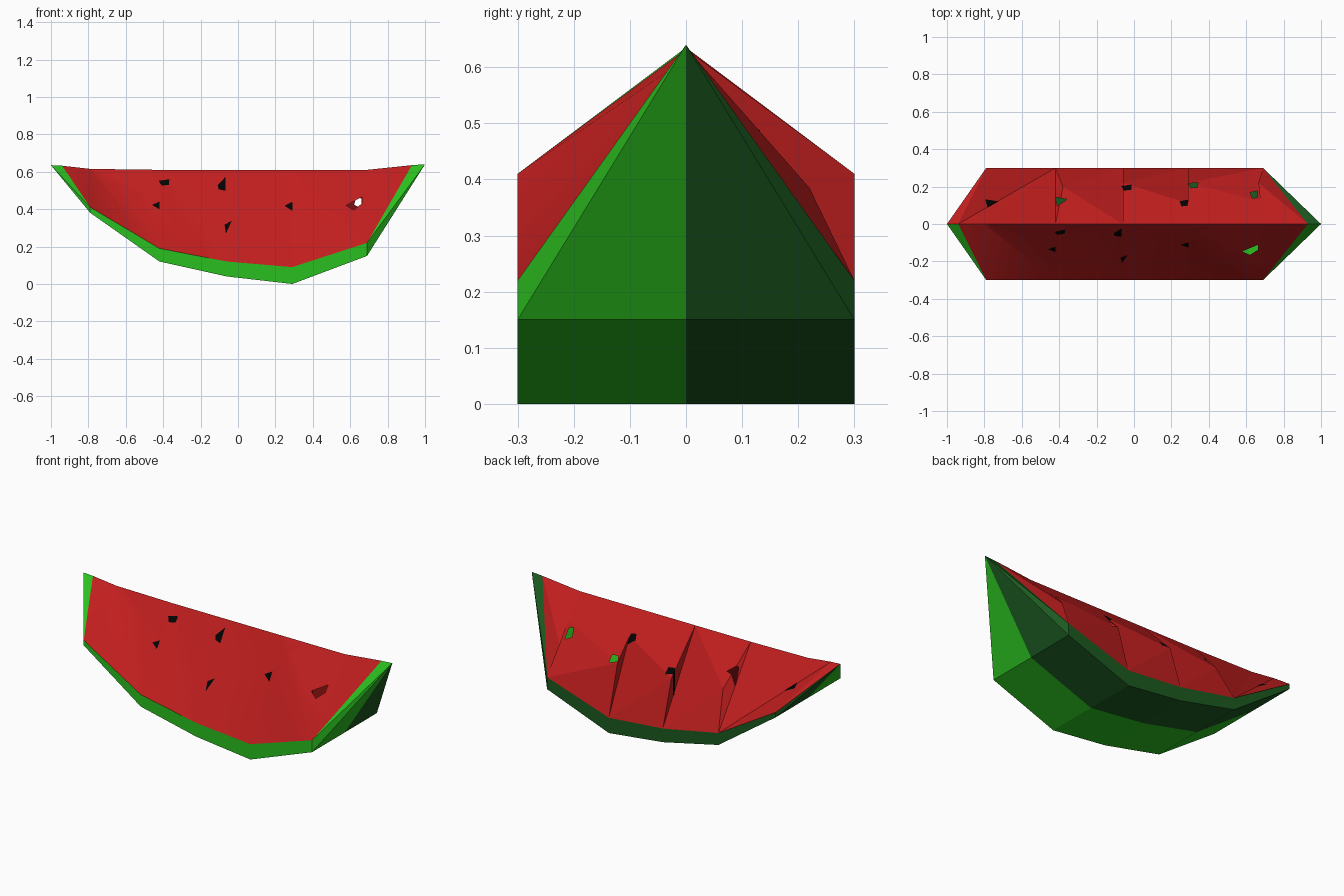
import bpy, bmesh
from mathutils import Vector

default = bpy.data.objects.get("Cube")
if default:
    bpy.data.objects.remove(default)


def material(name, rgb):
    m = bpy.data.materials.new(name)
    m.use_nodes = True
    colour = (*rgb, 1)
    m.diffuse_color = colour
    m.node_tree.nodes["Principled BSDF"].inputs["Base Color"].default_value = colour
    return m


RED = material("flesh red", (0.53, 0.013, 0.013))
LIGHT = material("light rind green", (0.024, 0.52, 0.014))
DARK = material("dark rind green", (0.011, 0.1, 0.014))
BLACK = material("seed black", (0.001, 0.001, 0.001))

# Slice columns: x, bottom of rind, lower edge of flesh
COLUMNS = [(-.79, .38, .41), (-.42, .12, .19), (-.06, .04, .12),
           (.29, 0, .09), (.69, .15, .22)]
HALF = 0.3
RIDGE = 0.61
TIPS = [Vector((-1, 0, .635)), Vector((1, 0, .64))]
FLESH_TIPS = [Vector((-.94, 0, .632)), Vector((.93, 0, .635))]


def add_face(bm, points, index=0):
    face = bm.faces.new([bm.verts.new(p) for p in points])
    face.material_index = index


def weld_and_orient(bm):
    bmesh.ops.remove_doubles(bm, verts=bm.verts, dist=0.0005)
    bmesh.ops.triangulate(bm, faces=[f for f in bm.faces if len(f.verts) > 3])
    bmesh.ops.recalc_face_normals(bm, faces=bm.faces)
    middle = Vector((0, 0, .35))
    bm.normal_update()
    outward = sum(f.normal.dot(f.calc_center_median() - middle) * f.calc_area()
                  for f in bm.faces)
    if outward < 0:
        bmesh.ops.reverse_faces(bm, faces=bm.faces)
    bm.normal_update()


def finish(bm, name, materials):
    mesh = bpy.data.meshes.new(name)
    bm.to_mesh(mesh)
    bm.free()
    for m in materials:
        mesh.materials.append(m)
    obj = bpy.data.objects.new(name, mesh)
    bpy.context.collection.objects.link(obj)


# Rind: flat underside, side walls and pointed ends, light front and dark back
bm = bmesh.new()
for index, side in enumerate((-HALF, HALF)):
    keel = [Vector((x, 0, low)) for x, low, high in COLUMNS]
    base = [Vector((x, side, low)) for x, low, high in COLUMNS]
    rim = [Vector((x, side, high)) for x, low, high in COLUMNS]
    for i in range(len(COLUMNS) - 1):
        j = i + 1
        add_face(bm, [keel[i], keel[j], base[j], base[i]], index)
        add_face(bm, [base[i], base[j], rim[j], rim[i]], index)
    for end, tip, inner in zip((0, -1), TIPS, FLESH_TIPS):
        add_face(bm, [tip, keel[end], base[end]], index)
        add_face(bm, [tip, base[end], rim[end]], index)
        # The flesh reaches the very tip at the back of the right end
        if end or side < 0:
            add_face(bm, [tip, rim[end], inner], index)
weld_and_orient(bm)
finish(bm, "rind", [LIGHT, DARK])

# Flesh front: one smooth sloping side
bm = bmesh.new()
ridge = [Vector((x, 0, RIDGE)) for x, low, high in COLUMNS]
ridge[0].z += 0.005
last = len(COLUMNS) - 1
rim = [Vector((x, -HALF, high)) for x, low, high in COLUMNS]
for i in range(last):
    j = i + 1
    add_face(bm, [ridge[i], ridge[j], rim[j]])
    add_face(bm, [ridge[i], rim[j], rim[i]])
add_face(bm, [FLESH_TIPS[0], ridge[0], rim[0]])
add_face(bm, [FLESH_TIPS[1], rim[last], ridge[last]])

# Flesh back: gentler slope that drops in a step at each inner column
rim = [Vector((x, HALF, high)) for x, low, high in COLUMNS]
bulges = [None, Vector((-.38, .2, .4)), Vector((-.06, .22, .385)),
          Vector((.29, .22, .38)), Vector((.665, .22, .385))]
STEP_START = [0, 0, 0, .5, .55]
starts = [r.lerp(b, s) if b else r for r, b, s in zip(ridge, bulges, STEP_START)]
for i in range(1, last + 1):
    add_face(bm, [starts[i], bulges[i], rim[i]])
add_face(bm, [TIPS[0], rim[0], FLESH_TIPS[0]])
add_face(bm, [FLESH_TIPS[0], rim[0], rim[1]])
add_face(bm, [FLESH_TIPS[0], rim[1], ridge[0]])
add_face(bm, [ridge[0], rim[1], ridge[1]])
for i in range(1, last):
    j = i + 1
    add_face(bm, [ridge[i], starts[j], ridge[j]])
    add_face(bm, [ridge[i], starts[i], starts[j]])
    add_face(bm, [starts[i], bulges[i], starts[j]])
    add_face(bm, [bulges[i], rim[j], starts[j]])
    add_face(bm, [bulges[i], rim[i], rim[j]])
add_face(bm, [FLESH_TIPS[1], starts[last], ridge[last]])
add_face(bm, [FLESH_TIPS[1], bulges[last], starts[last]])
add_face(bm, [FLESH_TIPS[1], rim[last], bulges[last]])
weld_and_orient(bm)
for f in bm.faces:
    f.smooth = f.calc_center_median().y < 0

# Seed outlines, scaled to each seed's half width and half height
BLOCK = [(-1, .5), (1, 1), (.9, -.8), (-.5, -1)]
WEDGE = [(-1, .1), (.8, 1), (.8, -1)]
BLADE = [(-1, -.2), (1, 1), (1, -1), (-.7, -.8)]
SHARD = [(-1, .4), (1, 1), (-.6, -1)]
THORN = [(-1, 1), (1, .5), (-.6, -1)]
SCOOP = [(-1, -.3), (1, 1), (1, 0), (0, -1)]


def cut_seed(side, shape, u, v, wide, tall, hollow):
    """Cut a seed outline into one side, then paint it black or open it."""
    def place(a, b):
        return Vector((a, 0, b)) if side < 0 else Vector((a, b, 0))
    axis = Vector((0, 1, 0)) if side < 0 else Vector((0, 0, 1))
    corners = [place(u + wide * a, v + tall * b) for a, b in shape]
    centre = sum(corners, Vector()) / len(corners)
    faces = [f for f in bm.faces if f.calc_center_median().y * side > 0]
    for i, corner in enumerate(corners):
        normal = (corner - corners[i - 1]).cross(axis).normalized()
        if normal.dot(centre - corner) < 0:
            normal.negate()
        edges = {e for f in faces for e in f.edges}
        verts = {p for f in faces for p in f.verts}
        cut = bmesh.ops.bisect_plane(bm, geom=faces + list(edges) + list(verts),
                                     dist=1e-5, plane_co=corner, plane_no=normal)
        faces = [g for g in cut["geom"] if isinstance(g, bmesh.types.BMFace)
                 and normal.dot(g.calc_center_median() - corner) > 0]
    if hollow:
        bmesh.ops.delete(bm, geom=faces, context="FACES")
    else:
        for f in faces:
            f.material_index = 1


# Front seeds (x, z) and back seeds (x, y); some are empty pits
for shape, x, z, wide, tall, hollow in [
        (BLOCK, -.395, .543, .028, .017, False), (WEDGE, -.438, .42, .022, .02, False),
        (BLADE, -.088, .535, .021, .037, False), (SHARD, -.053, .303, .019, .034, False),
        (WEDGE, .273, .415, .024, .025, False), (SCOOP, .62, .43, .042, .035, True)]:
    cut_seed(-1, shape, x, z, wide, tall, hollow)
for shape, x, y, wide, tall, hollow in [
        (THORN, -.76, .11, .036, .022, False), (BLOCK, -.04, .195, .028, .016, False),
        (BLOCK, .266, .112, .023, .018, False), (THORN, -.39, .12, .032, .024, True),
        (BLOCK, .317, .208, .025, .015, True), (BLOCK, .641, .158, .02, .02, True)]:
    cut_seed(1, shape, x, y, wide, tall, hollow)
finish(bm, "flesh", [RED, BLACK])
